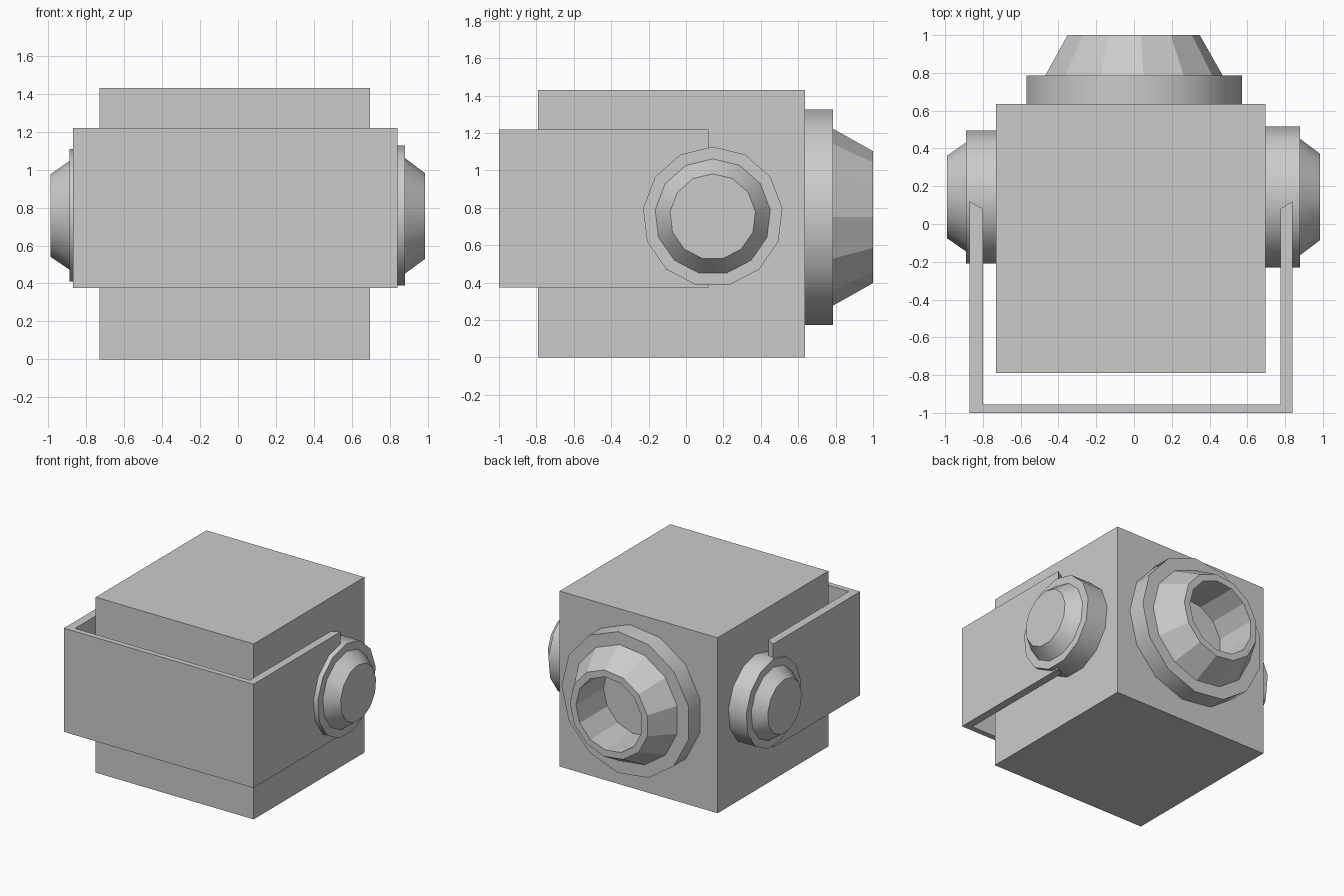
import bpy, bmesh, math
from mathutils import Vector

cube = bpy.data.objects.get("Cube")
if cube:
    bpy.data.objects.remove(cube, do_unlink=True)

GREY = (0.6, 0.6, 0.6, 1)
mat = bpy.data.materials.new("plain_grey")
mat.use_nodes = True
mat.diffuse_color = GREY
mat.node_tree.nodes["Principled BSDF"].inputs["Base Color"].default_value = GREY


def finish(name, bm):
    bmesh.ops.recalc_face_normals(bm, faces=bm.faces[:])
    mesh = bpy.data.meshes.new(name)
    bm.to_mesh(mesh)
    bm.free()
    mesh.materials.append(mat)
    obj = bpy.data.objects.new(name, mesh)
    bpy.context.collection.objects.link(obj)
    return obj


def prism(name, outline, z0, z1):
    """Extrude an xy outline from z0 to z1."""
    bm = bmesh.new()
    low = [bm.verts.new((x, y, z0)) for x, y in outline]
    face = bm.faces.new(low)
    new = bmesh.ops.extrude_face_region(bm, geom=[face])["geom"]
    bmesh.ops.translate(bm, vec=(0, 0, z1 - z0),
                        verts=[v for v in new if isinstance(v, bmesh.types.BMVert)])
    return finish(name, bm)


def lathe(name, profile, origin, axis, side, smooth, start=0.0, sides=13):
    """Turn (radius, distance) points about an axis; rims stay sharp."""
    bm = bmesh.new()
    origin, axis, side = Vector(origin), Vector(axis), Vector(side)
    up = Vector((0, 0, 1))
    rings = []
    for r, d in profile:
        ring = []
        for i in range(sides):
            a = start + 2 * math.pi * i / sides
            ring.append(bm.verts.new(origin + axis * d
                                     + (side * math.cos(a) + up * math.sin(a)) * r))
        rings.append(ring)
    for k, (a, b) in enumerate(zip(rings, rings[1:])):
        for i in range(sides):
            j = (i + 1) % sides
            bm.faces.new((a[i], a[j], b[j], b[i])).smooth = k in smooth
    bm.faces.new(rings[0])
    bm.faces.new(rings[-1])
    for ring in rings:
        for i in range(sides):
            bm.edges.get((ring[i], ring[(i + 1) % sides])).smooth = False
    return finish(name, bm)


# Main block
prism("body", [(-0.73, -0.79), (0.695, -0.79), (0.695, 0.635), (-0.73, 0.635)], 0, 1.43)

# U-shaped strap round the front, with slanted ends
prism("front_strap", [(-0.87, 0.12), (-0.87, -1.0), (0.84, -1.0), (0.84, 0.12),
                      (0.775, 0.08), (0.775, -0.955), (-0.80, -0.955), (-0.80, 0.08)],
      0.375, 1.22)

# Side pivots: a round base with a tapered cap
lathe("left_pivot", [(0.375, 0.65), (0.375, 0.88), (0.31, 0.88), (0.23, 0.985)],
      (0, 0.143, 0.752), (1, 0, 0), (0, 1, 0), {0, 2}, math.pi / 2)
lathe("right_pivot", [(0.355, 0.68), (0.355, 0.89), (0.29, 0.89), (0.22, 0.99)],
      (0, 0.143, 0.755), (-1, 0, 0), (0, 1, 0), {0, 2}, math.pi / 2)

# Rear socket: collar, faceted cone and deep round recess
lathe("rear_socket", [(0.58, 0.60), (0.58, 0.785), (0.477, 0.785), (0.355, 1.0),
                      (0.30, 1.0), (0.30, 0.645)],
      (-0.007, 0, 0.75), (0, 1, 0), (1, 0, 0), {0})
